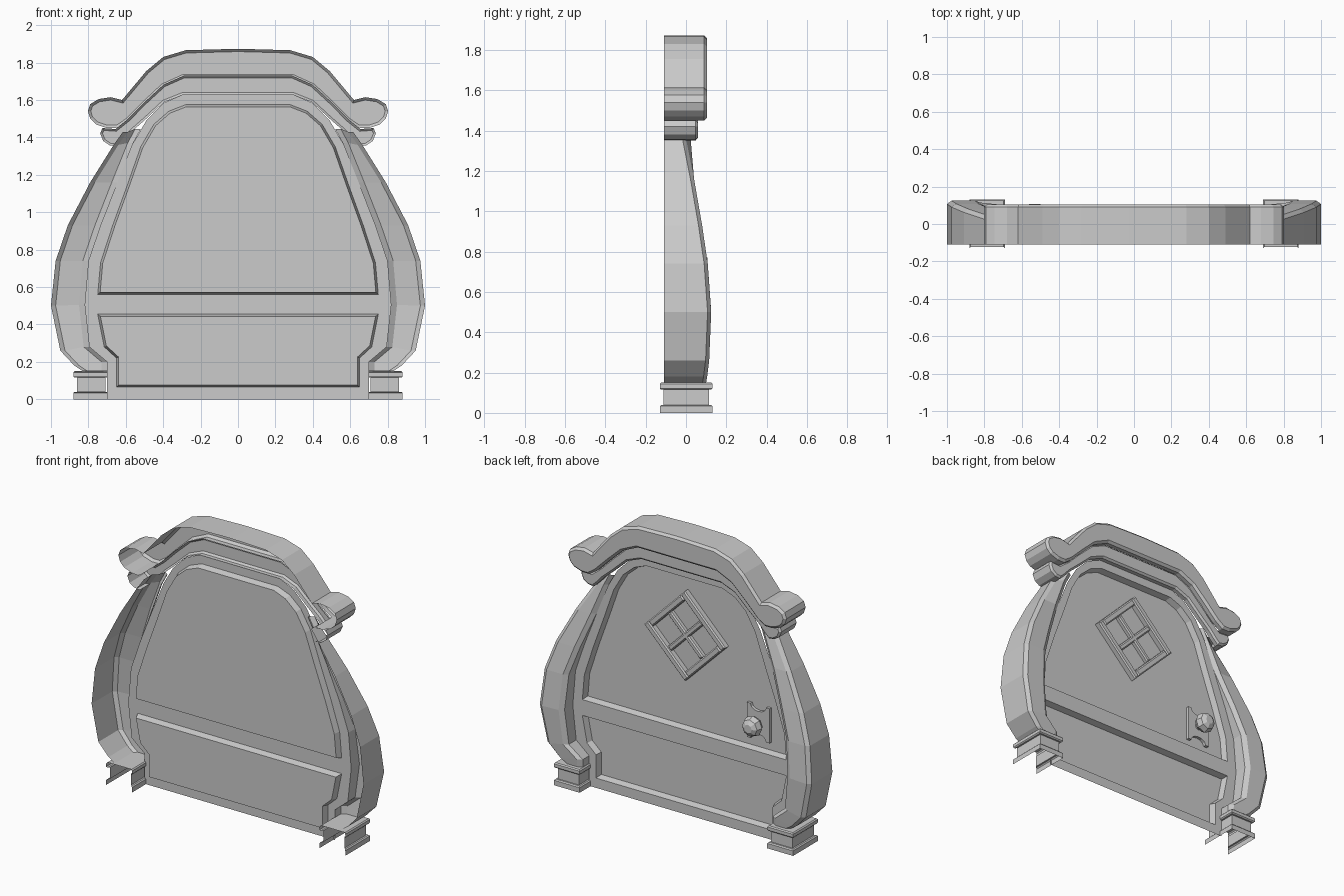
import bpy, bmesh
from mathutils import Vector, Matrix
from math import pi, radians, cos, sin

if "Cube" in bpy.data.objects:
    bpy.data.objects.remove(bpy.data.objects["Cube"])

BACK = -0.11                   # open rear edge of the shells
FRAME, PANEL = 0.018, -0.022   # door frame and recessed panel depth


def finish(name, bm):
    bmesh.ops.remove_doubles(bm, verts=bm.verts, dist=0.0005)
    bmesh.ops.recalc_face_normals(bm, faces=bm.faces)
    me = bpy.data.meshes.new(name)
    bm.to_mesh(me)
    bm.free()
    ob = bpy.data.objects.new(name, me)
    bpy.context.collection.objects.link(ob)
    return ob


def mirrored(half):
    return half + [(-x, z) for x, z in reversed(half)]


def inset(pts, d):
    # shrink a closed xz outline by d with mitred corners
    n = len(pts)
    area = sum(pts[i][0] * pts[(i + 1) % n][1] - pts[(i + 1) % n][0] * pts[i][1] for i in range(n))
    s = 1 if area > 0 else -1
    out = []
    for i in range(n):
        p0, p, p1 = (Vector(pts[k % n]) for k in (i - 1, i, i + 1))
        a, b = (p - p0).normalized(), (p1 - p).normalized()
        na, nb = Vector((-a.y, a.x)) * s, Vector((-b.y, b.x)) * s
        m = (na + nb) / max(0.5, 1 + na.dot(nb))
        out.append(tuple(p + m * d))
    return out


def ring(bm, pts, y):
    return [bm.verts.new((x, y, z)) for x, z in pts]


def bridge(bm, a, b, closed=True):
    n = len(a)
    for i in range(n if closed else n - 1):
        j = (i + 1) % n
        bm.faces.new((a[i], a[j], b[j], b[i]))


def moulding(name, half, y, bevel, depth):
    # bevelled front face; depth(k) tells how far back the k-th edge of each half runs
    pts = mirrored(half)
    n = len(pts)
    bm = bmesh.new()
    edge, front = ring(bm, pts, y - bevel), ring(bm, inset(pts, bevel), y)
    bridge(bm, edge, front)
    bm.faces.new(front)
    for i in range(n):
        j = (i + 1) % n
        yb = depth(min(i, n - 2 - i))
        c = [bm.verts.new((pts[q][0], yb, pts[q][1])) for q in (j, i)]
        bm.faces.new((edge[i], edge[j], c[0], c[1]))
    return finish(name, bm)


# Roof arch with rolled ends; only its underside is a short lip
roof = [(0.03, 1.873), (0.28, 1.866), (0.40, 1.83), (0.49, 1.755), (0.62, 1.60), (0.68, 1.615),
        (0.745, 1.605), (0.79, 1.578), (0.803, 1.54), (0.79, 1.50), (0.76, 1.47), (0.70, 1.45),
        (0.645, 1.45), (0.59, 1.488), (0.50, 1.578), (0.40, 1.672), (0.29, 1.722)]
moulding("roof_arch", roof, 0.105, 0.015, lambda k: BACK if k <= 11 else 0.06)

# Lower arch: only its rolled ends reach the back
lower = [(0.29, 1.73), (0.398, 1.682), (0.50, 1.588), (0.59, 1.497), (0.655, 1.445), (0.725, 1.45),
         (0.737, 1.42), (0.72, 1.38), (0.685, 1.357), (0.645, 1.352), (0.61, 1.385), (0.57, 1.43),
         (0.49, 1.50), (0.395, 1.588), (0.295, 1.628)]
moulding("lower_arch", lower, 0.06, 0.012,
         lambda k: BACK if 4 <= k <= 8 else (0.02 if k > 8 else 0.035))

# Bulging side columns: outer x, z, inner x, z, face y
stations = [(0.83, 0.15, 0.70, 0.15, 0.10), (0.875, 0.18, 0.70, 0.20, 0.105),
            (0.95, 0.26, 0.795, 0.28, 0.115), (1.0, 0.50, 0.82, 0.505, 0.125),
            (0.975, 0.74, 0.80, 0.74, 0.108), (0.91, 0.93, 0.735, 0.93, 0.08),
            (0.79, 1.16, 0.645, 1.16, 0.04), (0.665, 1.36, 0.56, 1.37, 0.0),
            (0.615, 1.43, 0.52, 1.445, -0.01)]
for side, s in (("left", -1), ("right", 1)):
    bm = bmesh.new()
    prev = None
    for xo, zo, xi, zi, y in stations:
        yi = max(y, 0.022)
        sec = [(xo, BACK, zo), (xo, y - 0.018, zo), (xo - 0.025, y, zo),
               (xi + 0.03, yi, zi), (xi, yi - 0.02, zi), (xi, min(FRAME, yi - 0.03), zi)]
        row = [bm.verts.new((s * x, yy, z)) for x, yy, z in sec]
        if prev:
            bridge(bm, prev, row, False)
        prev = row
    finish(side + "_column", bm)

    # Stepped plinth, open at the rear and underneath
    bm = bmesh.new()
    prof = [(0.0, 0.0), (0.0, 0.033), (0.007, 0.04), (0.018, 0.04), (0.018, 0.115),
            (0.007, 0.115), (0.0, 0.122), (0.0, 0.143), (0.007, 0.15)]
    prev = None
    for d, z in prof:
        row = [bm.verts.new((s * x, y, z)) for x, y in
               ((0.88 - d, -0.13 + d), (0.88 - d, 0.132 - d), (0.69 + d, 0.132 - d), (0.69 + d, -0.13 + d))]
        if prev:
            bridge(bm, prev, row, False)
        prev = row
    bm.faces.new(prev)
    finish(side + "_plinth", bm)

# Door sheet: frame rings around two recessed panels
upper_out = [(0.82, 0.505), (0.80, 0.74), (0.735, 0.93), (0.645, 1.16), (0.56, 1.37),
             (0.49, 1.49), (0.395, 1.585), (0.295, 1.63)]
upper_in = [(0.75, 0.56), (0.735, 0.73), (0.67, 0.93), (0.59, 1.15), (0.52, 1.35),
            (0.45, 1.47), (0.37, 1.54), (0.28, 1.575)]
lower_out = [(0.82, 0.505), (0.795, 0.28), (0.70, 0.20), (0.70, 0.0)]
lower_in = [(0.75, 0.455), (0.715, 0.28), (0.65, 0.22), (0.65, 0.065)]
bm = bmesh.new()
for out, inn in ((upper_out, upper_in), (lower_out, lower_in)):
    o, i = mirrored(out), mirrored(inn)
    a, b, c = ring(bm, o, FRAME), ring(bm, i, FRAME), ring(bm, inset(i, 0.012), PANEL)
    bridge(bm, a, b)
    bridge(bm, b, c)
    bm.faces.new(c)
finish("door", bm)


def bar(name, cx, cz, w, h, d):
    # bar with chamfered front, in the window's own axes, then turned 45 degrees
    bm = bmesh.new()
    r = [(cx - w / 2, cz - h / 2), (cx + w / 2, cz - h / 2), (cx + w / 2, cz + h / 2), (cx - w / 2, cz + h / 2)]
    a, b, c = ring(bm, r, PANEL), ring(bm, r, PANEL + d - 0.008), ring(bm, inset(r, 0.008), PANEL + d)
    bridge(bm, a, b)
    bridge(bm, b, c)
    bm.faces.new(c)
    ob = finish(name, bm)
    ob.matrix_world = Matrix.Translation((0, 0, 1.18)) @ Matrix.Rotation(radians(45), 4, 'Y')


# Diamond window with four panes
for s in (-1, 1):
    bar("window_frame_side", s * 0.19, 0, 0.043, 0.423, 0.04)
    bar("window_frame_end", 0, s * 0.19, 0.337, 0.043, 0.04)
bar("window_bar_tall", 0, 0, 0.035, 0.337, 0.03)
bar("window_bar_wide", 0, 0, 0.337, 0.035, 0.03)

# Handle plate with scooped ends
KX, KZ = -0.53, 0.74
scoop = [(-0.058 * cos(pi * t / 6), 0.115 - 0.04 * sin(pi * t / 6)) for t in range(7)]
top = [(-0.083, 0.115)] + scoop + [(0.083, 0.115)]
plate = [(KX + x, KZ + z) for x, z in top + [(-x, -z) for x, z in top]]
bm = bmesh.new()
a, b = ring(bm, plate, PANEL), ring(bm, plate, PANEL + 0.02)
bridge(bm, a, b)
bm.faces.new(b)
finish("handle_plate", bm)

# Knob turned about the y axis
bm = bmesh.new()
prev = None
for r, y in ((0.028, 0.0), (0.028, 0.02), (0.055, 0.03), (0.068, 0.055), (0.055, 0.09), (0.028, 0.107)):
    row = ring(bm, [(KX + r * cos(pi * t / 4), KZ + r * sin(pi * t / 4)) for t in range(8)], y)
    if prev:
        bridge(bm, prev, row)
    prev = row
bm.faces.new(prev)
finish("door_knob", bm)
